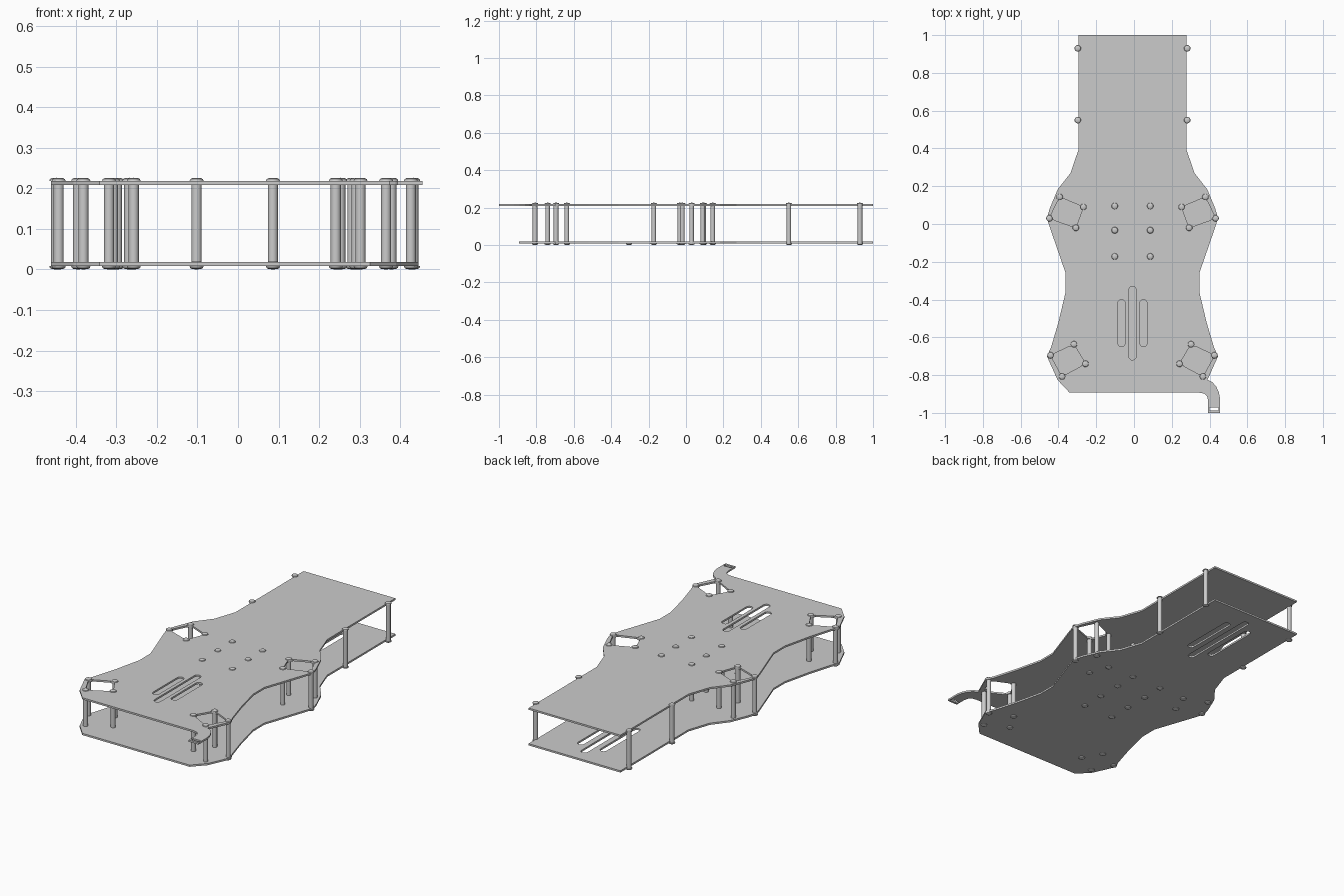
import bpy, bmesh
from math import cos, sin, pi, tau, radians
from mathutils import Vector

if "Cube" in bpy.data.objects:
    bpy.data.objects.remove(bpy.data.objects["Cube"])

CX = -0.008          # symmetry line of the frame
THICK = 0.010        # plate thickness
Z_LOW, Z_TOP = 0.008, 0.208


def link(name, mesh, loc=(0, 0, 0)):
    ob = bpy.data.objects.new(name, mesh)
    ob.location = loc
    bpy.context.collection.objects.link(ob)
    return ob


def plate(name, loops, z):
    """Flat sheet from an outline followed by holes."""
    cu = bpy.data.curves.new(name, 'CURVE')
    cu.dimensions = '2D'
    cu.fill_mode = 'BOTH'
    cu.extrude = THICK / 2
    for loop in loops:
        sp = cu.splines.new('POLY')
        sp.points.add(len(loop) - 1)
        for p, (x, y) in zip(sp.points, loop):
            p.co = (x, y, 0, 1)
        sp.use_cyclic_u = True
    tmp = link(name + "_curve", cu)
    bpy.context.view_layer.update()
    mesh = bpy.data.meshes.new_from_object(tmp.evaluated_get(bpy.context.evaluated_depsgraph_get()))
    bpy.data.objects.remove(tmp)
    mesh.name = name
    bm = bmesh.new()
    bm.from_mesh(mesh)
    bmesh.ops.remove_doubles(bm, verts=bm.verts, dist=1e-5)
    bmesh.ops.recalc_face_normals(bm, faces=bm.faces)
    for f in bm.faces:
        f.smooth = False
    bm.to_mesh(mesh)
    bm.free()
    return link(name, mesh, (0, 0, z + THICK / 2))


def slot(x, y0, y1, r=0.019):
    pts = []
    for k in range(9):
        a = pi * k / 8
        pts.append((x + r * cos(a), y1 - r + r * sin(a)))
    for k in range(9):
        a = pi + pi * k / 8
        pts.append((x + r * cos(a), y0 + r + r * sin(a)))
    return pts


def lathe(name, profile, seg=20):
    bm = bmesh.new()
    vs = [bm.verts.new((r, 0, z)) for r, z in profile]
    es = [bm.edges.new(p) for p in zip(vs, vs[1:])]
    bmesh.ops.spin(bm, geom=vs + es, cent=(0, 0, 0), axis=(0, 0, 1),
                   angle=tau, steps=seg, use_duplicate=False)
    bmesh.ops.remove_doubles(bm, verts=bm.verts, dist=1e-5)
    bmesh.ops.recalc_face_normals(bm, faces=bm.faces)
    for f in bm.faces:
        f.smooth = True
    for e in bm.edges:
        if len(e.link_faces) == 2 and e.calc_face_angle() > radians(40):
            e.smooth = False
    mesh = bpy.data.meshes.new(name)
    bm.to_mesh(mesh)
    bm.free()
    return mesh


def mirrored(pts):
    return [(CX - x, y) for x, y in pts]


# Half outline of the chassis, offsets from the symmetry line, rear to front
half = [(0.285, 1.0), (0.285, 0.396), (0.328, 0.27), (0.396, 0.183), (0.437, 0.085), (0.453, 0.032),
        (0.437, -0.02), (0.354, -0.26), (0.354, -0.36), (0.392, -0.52), (0.432, -0.655),
        (0.453, -0.70), (0.397, -0.825), (0.333, -0.893)]
right = [(CX + x, y) for x, y in half]
left = mirrored(half)[::-1]

# Antenna hook on the front right corner of the top plate
hook = [(0.415, -0.838), (0.435, -0.86), (0.449, -0.89), (0.455, -0.92), (0.455, -1.0),
        (0.393, -1.0), (0.393, -0.94), (0.388, -0.915), (0.373, -0.898), (0.345, -0.893)]
hook_hole = [(0.401, -0.972), (0.448, -0.972), (0.448, -0.988), (0.401, -0.988)]

# Four posts around each arm mount (offsets from the symmetry line)
mounts = {"rear": [(0.386, 0.143), (0.440, 0.030), (0.300, -0.020), (0.260, 0.090)],
          "front": [(0.310, -0.637), (0.434, -0.695), (0.373, -0.807), (0.249, -0.740)]}


def mount_hole(quad):
    """Post quad with clipped corners."""
    q = [Vector(p) for p in quad]
    out = []
    for a, b in zip(q, q[1:] + q[:1]):
        out += [tuple(a.lerp(b, 0.17)), tuple(a.lerp(b, 0.83))]
    return out


# Top plate with mount openings and strap slots
holes = [hook_hole, slot(CX, -0.72, -0.33)]
holes += [slot(CX + s * 0.058, -0.65, -0.40) for s in (-1, 1)]
for quad in mounts.values():
    for s in (-1, 1):
        holes.append([(CX + s * x, y) for x, y in mount_hole(quad)])
plate("top_plate", [right[:-1] + hook + left] + holes, Z_TOP)

# Bottom plate with strap slots at the rear
low_slots = [slot(CX, 0.45, 0.93)] + [slot(CX + s * 0.07, 0.53, 0.86) for s in (-1, 1)]
plate("bottom_plate", [right + left] + low_slots, Z_LOW)

# Standoff post with a domed screw head at each end
R, H = 0.0125, 0.0172
low_end = [(0, 0), (0.011, 0.001), (0.0155, 0.0035), (H, 0.008), (R, 0.008)]
top_end = [(r, 0.226 - z) for r, z in reversed(low_end)]
post_mesh = lathe("standoff", low_end + top_end)
screw_mesh = lathe("screw", low_end + [(R, 0.019), (0, 0.019)])

spots = []
for where, quad in mounts.items():
    spots += [(where + "_mount_post", x, y) for x, y in quad]
spots += [("tail_post", 0.290, y) for y in (0.55, 0.93)]
spots += [("centre_post", 0.094, y) for y in (0.095, -0.033, -0.172)]
for name, x, y in spots:
    for s in (-1, 1):
        link(name, post_mesh, (CX + s * x, y, 0))

# Short screws in the bottom plate only
for s in (-1, 1):
    link("bottom_screw", screw_mesh, (CX + s * 0.094, -0.305, 0))
